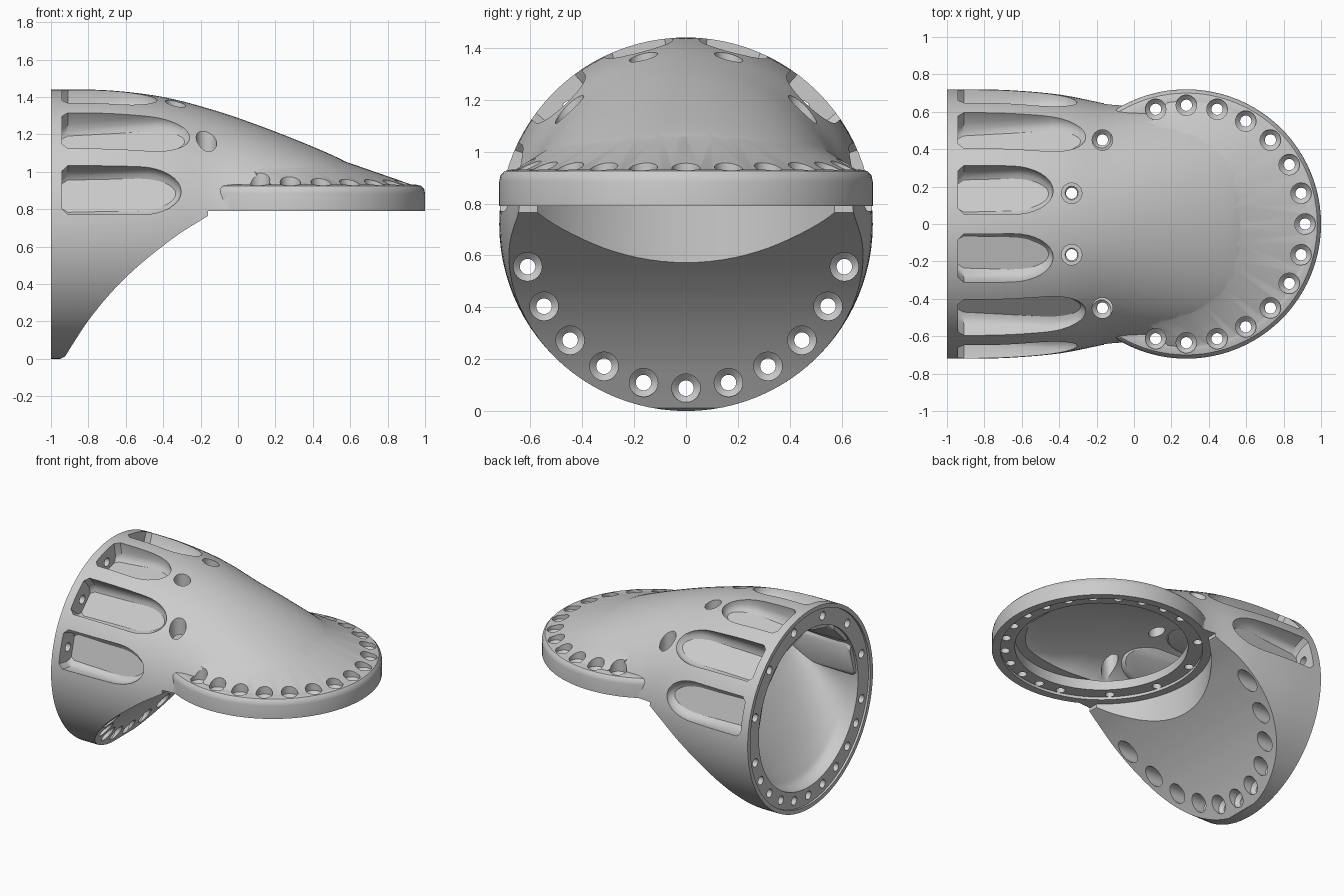
import bpy, bmesh
from math import sin, cos, pi, radians
from mathutils import Matrix, Vector

if "Cube" in bpy.data.objects:
    bpy.data.objects.remove(bpy.data.objects["Cube"])

AX = 0.72      # height of the horizontal axis, also the flange radius
CX = 0.28      # x of the vertical axis
TO_X = Matrix.Translation((0, 0, AX)) @ Matrix.Rotation(pi / 2, 4, 'Y')
TO_Z = Matrix.Translation((CX, 0, 0))


def finish(bm, name):
    bmesh.ops.recalc_face_normals(bm, faces=bm.faces[:])
    me = bpy.data.meshes.new(name)
    bm.to_mesh(me)
    bm.free()
    ob = bpy.data.objects.new(name, me)
    bpy.context.collection.objects.link(ob)
    return ob


def bridge(bm, rings):
    """Skin closed rings of points and cap both ends."""
    vs = [[bm.verts.new(p) for p in r] for r in rings]
    n = len(vs[0])
    for a, b in zip(vs, vs[1:]):
        for i in range(n):
            j = (i + 1) % n
            bm.faces.new((a[i], a[j], b[j], b[i]))
    bm.faces.new(vs[0][::-1])
    bm.faces.new(vs[-1])


def lathe(bm, prof, mat, n=96):
    """Turn (radius, height) points about local z."""
    bridge(bm, [[mat @ Vector((r * cos(2 * pi * i / n), r * sin(2 * pi * i / n), h))
                 for i in range(n)] for r, h in prof])


def turned(name, prof, mat):
    bm = bmesh.new()
    lathe(bm, prof, mat)
    return finish(bm, name)


def smooth_rows(rows, sub=5):
    """Spline through rows of numbers."""
    out = []
    for k in range(len(rows) - 1):
        p = [rows[max(0, k - 1)], rows[k], rows[k + 1], rows[min(len(rows) - 1, k + 2)]]
        for s in range(sub):
            t = s / sub
            out.append([b + .5 * t * (c - a + t * (2 * a - 5 * b + 4 * c - d + t * (3 * (b - c) + d - a)))
                        for a, b, c, d in zip(*p)])
    return out + [list(rows[-1])]


def loft(name, rows, n=96):
    """Rows: x, half width, top z, middle z, bottom z."""
    rings = []
    for x, w, t, m, b in smooth_rows(rows):
        ring = []
        for i in range(n):
            a = 2 * pi * i / n
            h = (t - m) if sin(a) > 0 else (m - b)
            ring.append((x, w * cos(a), m + h * sin(a)))
        rings.append(ring)
    bm = bmesh.new()
    bridge(bm, rings)
    return finish(bm, name)


def boolean(ob, tool, op='DIFFERENCE'):
    m = ob.modifiers.new('b', 'BOOLEAN')
    m.object, m.operation, m.solver = tool, op, 'EXACT'
    dg = bpy.context.evaluated_depsgraph_get()
    me = bpy.data.meshes.new_from_object(ob.evaluated_get(dg))
    ob.modifiers.clear()
    ob.data = me
    bpy.data.objects.remove(tool)


def pockets(name, grow, floor, rise=0):
    """Six long rounded recesses around the upper half of the pipe."""
    bm = bmesh.new()
    for ang, x1 in ((15, -.30), (45, -.25), (75, -.43), (105, -.43), (135, -.25), (165, -.30)):
        a = radians(ang)
        er, et = Vector((0, cos(a), sin(a))), Vector((0, -sin(a), cos(a)))
        x0, hw, tip = -.94 - grow, .135 + grow, .22
        x1 += grow
        out = [(x0, -hw + .03), (x0 + .03, -hw)]
        out += [(x1 - tip + tip * cos(q), hw * sin(q)) for q in [pi * (k / 16 - .5) for k in range(17)]]
        out += [(x0 + .03, hw), (x0, hw - .03)]
        rings = []
        for r, s, f in ((floor, .66, 1), (floor + .015, .82, 1), (floor + .05, .95, .7), (.71, 1, 0), (.9, 1.02, 0)):
            rings.append([Vector((x0 + (x - x0) * (.85 + .15 * s), 0, AX)) + et * (t * s)
                          + er * (r + f * rise * (x - x0) / (x1 - x0)) for x, t in out])
        bridge(bm, rings)
    return finish(bm, name)


# Outer elbow shell
body = loft('elbow_adapter', [
    (-1, .72, 1.44, AX, 0), (-.7, .717, 1.436, AX, 0), (-.4, .692, 1.40, AX, 0),
    (-.13, .643, 1.33, AX, 0), (.1, .64, 1.252, AX, .1), (.35, .63, 1.155, AX, .2),
    (.56, .60, 1.062, AX, .3), (.64, .56, 1.0, AX, .4)])

# Horizontal flange with a rounded upper rim
boolean(body, turned('flange', [(.72, .77), (.72, .885), (.715, .908), (.70, .925), (.67, .932)], TO_Z), 'UNION')

# Sloping web between elbow nose and flange rim
bm = bmesh.new()
for i in range(-40, 41):
    a = radians(i * 2.45)
    for z in (.85, .926):
        bm.verts.new((CX + .665 * cos(a), .665 * sin(a), z))
for x, y, z in ((.05, .5, 1.035), (.12, .46, 1.05), (.2, .41, 1.065), (.3, .345, 1.075),
                (.4, .27, 1.08), (.48, .185, 1.077), (.54, .1, 1.068), (.57, 0, 1.06)):
    for s in (1, -1):
        bm.verts.new((x, s * y, z - .004))
bmesh.ops.convex_hull(bm, input=bm.verts[:])
bmesh.ops.delete(bm, geom=[v for v in bm.verts if not v.link_faces], context='VERTS')
boolean(body, finish(bm, 'web'), 'UNION')

# Concave underside, and the round clearance below the horizontal flange
arc = smooth_rows([(-.925, .012), (-.87, .1), (-.8, .205), (-.7, .33), (-.6, .435), (-.5, .525),
                   (-.4, .605), (-.3, .678), (-.2, .74), (-.16, .765)], 4)
prof = [(-.95, -.2), (-.95, 0)] + arc + [(-.16, .79), (1.3, .79), (1.3, -.2)]
bm = bmesh.new()
bridge(bm, [[(p[0], y, p[1]) for p in prof] for y in (-1, 1)])
boolean(body, finish(bm, 'underside_cut'))
boolean(body, turned('clearance', [(.722, -.3), (.722, .7901)], TO_Z))

# Bent inner passage with bosses left behind each pocket
cavity = loft('passage', [
    (-1.1, .57, 1.29, AX, .15), (-.93, .57, 1.29, AX, .155), (-.85, .568, 1.29, AX, .24),
    (-.7, .56, 1.285, .76, .47), (-.52, .545, 1.27, .85, .74), (-.42, .53, 1.255, .91, .86),
    (-.25, .51, 1.22, .92, .87), (0, .50, 1.15, .90, .84), (.3, .49, 1.06, .88, .84),
    (.57, .42, .97, .87, .83), (.75, .22, .90, .86, .83)])
boolean(cavity, pockets('bosses', .03, .54))
boolean(cavity, turned('outlet', [(.57, .6), (.57, .885)], TO_Z), 'UNION')
boolean(body, cavity)

# Side pockets, shallower toward the rounded tip
boolean(body, pockets('pocket_cut', 0, .575, .05))

# Shallow sealing recess in both mating faces
boolean(body, turned('seal_a', [(.665, .7), (.665, .81)], TO_Z))
boolean(body, turned('seal_b', [(.69, -1.1), (.69, -.985)], TO_X))


# Screw holes, counterbored
def holes(name, angles, mat, prof, rad):
    bm = bmesh.new()
    for d in angles:
        a = radians(d)
        lathe(bm, prof, mat @ Matrix.Translation((rad * cos(a), rad * sin(a), 0)), 24)
    return finish(bm, name)


boolean(body, holes('flange_holes', range(-105, 106, 15), TO_Z,
                    [(.03, .7), (.03, .88), (.055, .905), (.055, 1.6)], .635))
boolean(body, holes('neck_holes', (135, 165, -135, -165), TO_Z,
                    [(.03, .7), (.03, .87), (.055, .895), (.055, 1.6)], .635))
boolean(body, holes('lower_holes', range(-75, 76, 15), TO_X,
                    [(.03, -1.1), (.03, -.935), (.055, -.91), (.055, .0)], .632))
boolean(body, holes('pocket_holes', (105, 135, 165, 195, 225, 255), TO_X,
                    [(.03, -1.1), (.03, -.9)], .632))

# Smooth shading with crisp edges
bpy.context.view_layer.objects.active = body
body.select_set(True)
bpy.ops.object.shade_smooth_by_angle(angle=radians(32))
